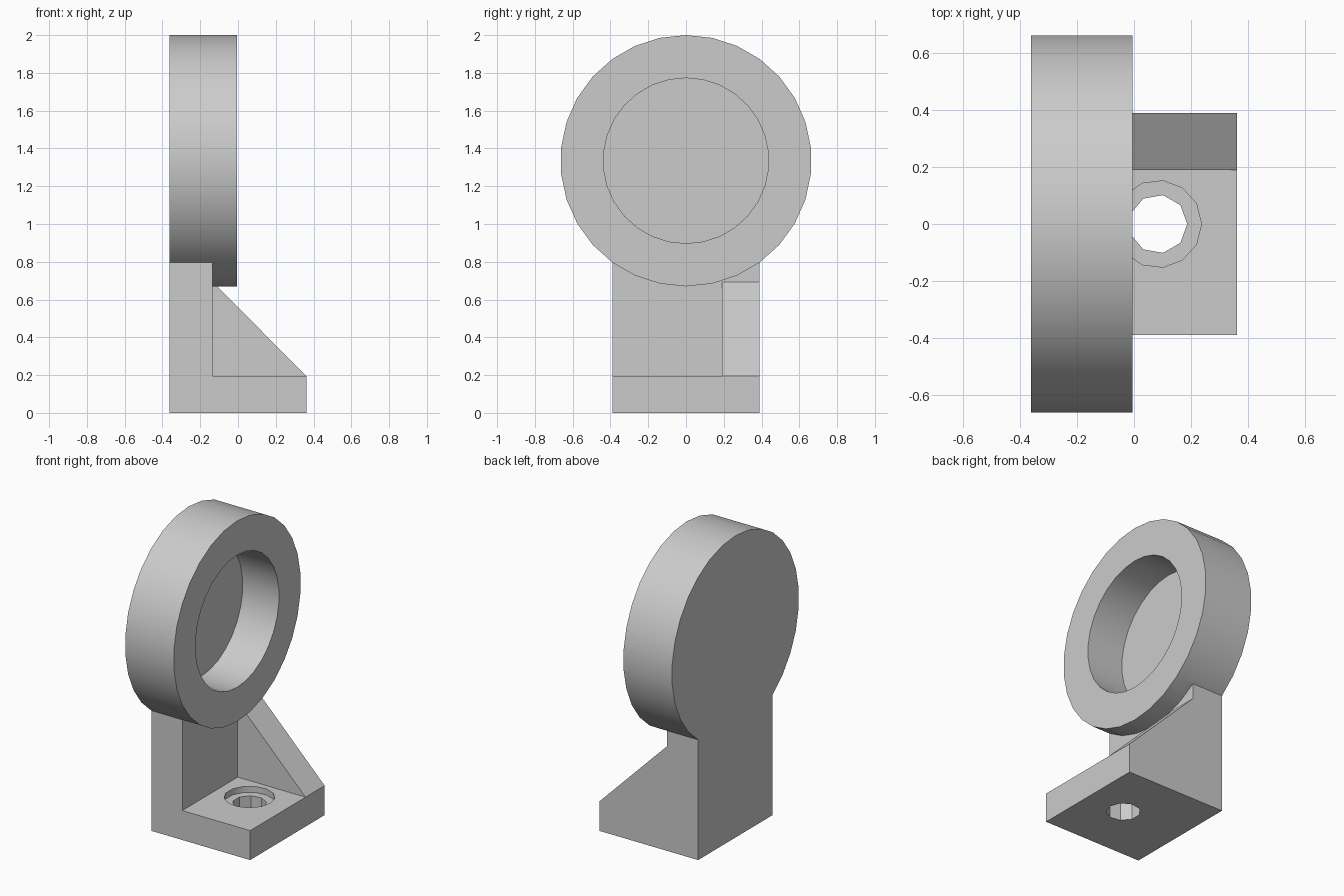
import bpy, bmesh, math
from mathutils import Matrix, Vector

cube = bpy.data.objects.get("Cube")
if cube:
    bpy.data.objects.remove(cube, do_unlink=True)

grey = bpy.data.materials.new("plain grey")
grey.use_nodes = True
COLOUR = (0.6, 0.6, 0.6, 1)
grey.diffuse_color = COLOUR
grey.node_tree.nodes["Principled BSDF"].inputs["Base Color"].default_value = COLOUR

BACK, FRONT = -0.362, 0.362      # extent along x
WALL = -0.135                    # inner face of the upright
RIM = -0.006                     # open face of the round head
HALF = 0.39                      # half width of the foot
FLOOR = 0.195                    # thickness of the foot
HEAD_Z, HEAD_R = 1.335, 0.665
HOLE_X = 0.084


def finish(name, bm):
    bmesh.ops.recalc_face_normals(bm, faces=bm.faces)
    mesh = bpy.data.meshes.new(name)
    bm.to_mesh(mesh)
    bm.free()
    mesh.materials.append(grey)
    obj = bpy.data.objects.new(name, mesh)
    bpy.context.collection.objects.link(obj)
    return obj


def prism(name, profile, y0, y1):
    """Extrude an x-z profile along y."""
    bm = bmesh.new()
    face = bm.faces.new([bm.verts.new((x, y0, z)) for x, z in profile])
    ext = bmesh.ops.extrude_face_region(bm, geom=[face])
    moved = [v for v in ext["geom"] if isinstance(v, bmesh.types.BMVert)]
    bmesh.ops.translate(bm, verts=moved, vec=(0, y1 - y0, 0))
    return finish(name, bm)


def drum(name, sides, radius, start, end, axis):
    """Regular cylinder between two points; first corner on +x, or +z when lying."""
    bm = bmesh.new()
    start, end = Vector(start), Vector(end)
    turn = Matrix.Rotation(math.radians(-90), 4, "Y") if axis == "X" else Matrix()
    ring = [turn @ Vector((radius * math.cos(math.tau * i / sides),
                           radius * math.sin(math.tau * i / sides), 0))
            for i in range(sides)]
    low = [bm.verts.new(start + p) for p in ring]
    high = [bm.verts.new(end + p) for p in ring]
    bm.faces.new(low)
    bm.faces.new(high)
    for i in range(sides):
        j = (i + 1) % sides
        bm.faces.new((low[i], low[j], high[j], high[i]))
    return finish(name, bm)


def combine(target, other, operation):
    """Apply a boolean and discard the tool object."""
    mod = target.modifiers.new("join", "BOOLEAN")
    mod.operation, mod.solver, mod.object = operation, "EXACT", other
    bpy.context.view_layer.objects.active = target
    bpy.ops.object.modifier_apply(modifier=mod.name)
    bpy.data.objects.remove(other, do_unlink=True)


# L-shaped bracket: foot and upright
bracket = prism("bracket", [(BACK, 0), (FRONT, 0), (FRONT, FLOOR), (WALL, FLOOR),
                            (WALL, 0.85), (BACK, 0.85)], -HALF, HALF)

# Triangular rib along one side, sunk slightly into foot and upright
rib = prism("rib", [(WALL - 0.05, FLOOR - 0.05), (FRONT, FLOOR - 0.05), (FRONT, FLOOR),
                    (WALL, 0.694), (WALL - 0.05, 0.694)], 0.19, HALF)
combine(bracket, rib, "UNION")

# Round head with a blind recess
head = drum("head", 30, HEAD_R, (BACK, 0, HEAD_Z), (RIM, 0, HEAD_Z), "X")
combine(bracket, head, "UNION")
recess = drum("recess", 30, 0.438, (RIM - 0.266, 0, HEAD_Z), (0.1, 0, HEAD_Z), "X")
combine(bracket, recess, "DIFFERENCE")

# Screw hole with a shallow counterbore
hole = drum("hole", 9, 0.103, (HOLE_X, 0, -0.1), (HOLE_X, 0, 0.3), "Z")
combine(bracket, hole, "DIFFERENCE")
bore = drum("bore", 13, 0.153, (HOLE_X, 0, FLOOR - 0.04), (HOLE_X, 0, 0.3), "Z")
combine(bracket, bore, "DIFFERENCE")

# Smooth the round walls, keep the corners crisp
bpy.ops.object.select_all(action="DESELECT")
bracket.select_set(True)
bpy.context.view_layer.objects.active = bracket
bpy.ops.object.shade_smooth_by_angle(angle=math.radians(30))
